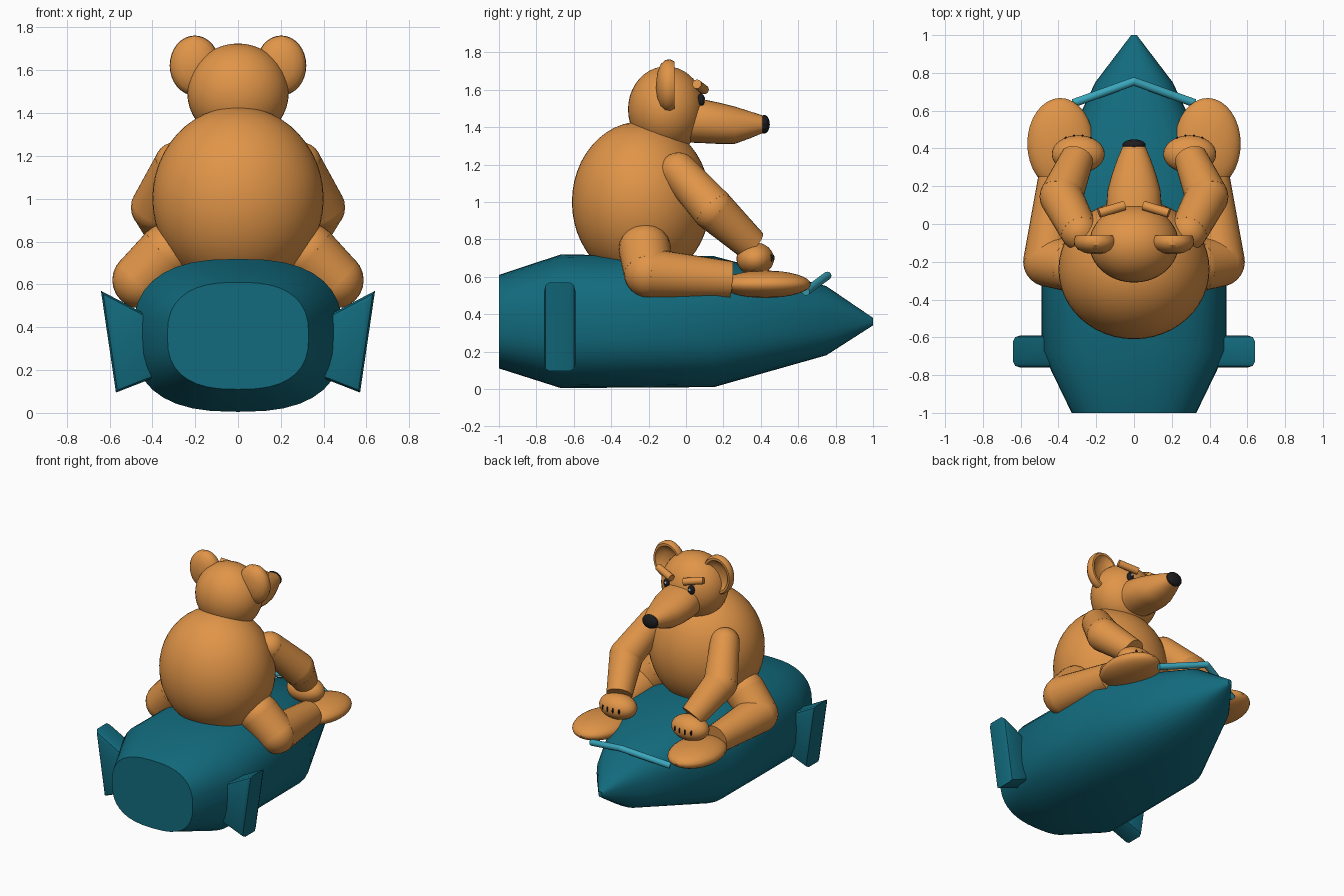
import bpy, bmesh, math
from mathutils import Vector, Matrix

if "Cube" in bpy.data.objects:
    bpy.data.objects.remove(bpy.data.objects["Cube"])


def material(name, rgb):
    m = bpy.data.materials.new(name)
    m.diffuse_color = (*rgb, 1)
    m.use_nodes = True
    m.node_tree.nodes["Principled BSDF"].inputs["Base Color"].default_value = m.diffuse_color
    return m


FUR = material("orange fur", (0.75, 0.30, 0.065))
TEAL = material("teal paint", (0.006, 0.145, 0.205))
LIGHT = material("light teal", (0.045, 0.40, 0.52))
BLACK = material("black", (0.012, 0.012, 0.014))
WHITE = material("white", (0.8, 0.8, 0.8))


def finish(bm, name, mat, mirror=False, angle=35):
    bmesh.ops.recalc_face_normals(bm, faces=bm.faces)
    me = bpy.data.meshes.new(name)
    bm.to_mesh(me)
    bm.free()
    me.materials.append(mat)
    me.shade_smooth()
    me.set_sharp_from_angle(angle=math.radians(angle))
    ob = bpy.data.objects.new(name, me)
    bpy.context.collection.objects.link(ob)
    if mirror:
        mod = ob.modifiers.new("mirror", 'MIRROR')
        mod.use_mirror_merge = False
    return ob


def add_ball(bm, c, r, seg=32):
    m = Matrix.Translation(c) @ Matrix.Diagonal((*r, 1))
    bmesh.ops.create_uvsphere(bm, u_segments=seg, v_segments=seg // 2, radius=1, matrix=m)


def add_rod(bm, a, b, r1, r2, seg=24):
    a, b = Vector(a), Vector(b)
    d = b - a
    m = Matrix.Translation((a + b) / 2) @ d.to_track_quat('Z', 'Y').to_matrix().to_4x4()
    bmesh.ops.create_cone(bm, cap_ends=True, segments=seg, radius1=r1, radius2=r2,
                          depth=d.length, matrix=m)


def ball(name, c, r, mat, mirror=False, seg=32):
    bm = bmesh.new()
    add_ball(bm, c, r, seg)
    return finish(bm, name, mat, mirror)


def limb(name, joints, mat, mirror=True):
    """Tapered rods with a round joint at every point but the last."""
    bm = bmesh.new()
    for (a, ra), (b, rb) in zip(joints, joints[1:]):
        add_ball(bm, a, (ra, ra, ra), 24)
        add_rod(bm, a, b, ra, rb)
    return finish(bm, name, mat, mirror)


def loft(name, stations, mat, x=0, power=2.0, seg=32, mirror=False):
    """Superellipse rings (y, centre z, half width, half height) joined along y."""
    bm = bmesh.new()
    rings = []
    for y, zc, hw, hz in stations:
        ring = []
        for i in range(seg):
            t = 2 * math.pi * i / seg
            c, s = math.cos(t), math.sin(t)
            ring.append(bm.verts.new((x + hw * math.copysign(abs(c) ** (2 / power), c), y,
                                      zc + hz * math.copysign(abs(s) ** (2 / power), s))))
        rings.append(ring)
    for r0, r1 in zip(rings, rings[1:]):
        for i in range(seg):
            j = (i + 1) % seg
            bm.faces.new((r0[i], r0[j], r1[j], r1[i]))
    bm.faces.new(rings[0])
    bm.faces.new(rings[-1])
    return finish(bm, name, mat, mirror)


# Rocket hull
loft("rocket_hull", [(-1, 0.36, 0.33, 0.25), (-0.67, 0.362, 0.49, 0.357),
                     (0.15, 0.36, 0.49, 0.35), (0.75, 0.365, 0.205, 0.185),
                     (1, 0.36, 0.015, 0.02)], TEAL, power=2.6, seg=36)

# Side fins
bm = bmesh.new()
outline = [(0.64, 0.57), (0.43, 0.46), (0.39, 0.165), (0.57, 0.095)]
back = [bm.verts.new((x, -0.76, z)) for x, z in outline]
front = [bm.verts.new((x, -0.59, z)) for x, z in outline]
bm.faces.new(back)
bm.faces.new(front)
for i in range(4):
    j = (i + 1) % 4
    bm.faces.new((back[i], back[j], front[j], front[i]))
bmesh.ops.bevel(bm, geom=[e for e in bm.edges if abs(e.verts[0].co.y - e.verts[1].co.y) < 0.01],
                offset=0.03, segments=2, profile=0.5, affect='EDGES')
finish(bm, "side_fins", TEAL, mirror=True)

# Bent foot bar
limb("foot_bar", [((0, 0.755, 0.605), 0.022), ((0.32, 0.64, 0.52), 0.022)], LIGHT)

# Body, head and snout
ball("torso", (0, -0.24, 1.0), (0.40, 0.37, 0.43), FUR, seg=48)
ball("head", (0, -0.105, 1.495), (0.237, 0.205, 0.23), FUR, seg=40)
loft("snout", [(-0.05, 1.44, 0.13, 0.12), (0.08, 1.433, 0.148, 0.118),
               (0.18, 1.42, 0.14, 0.11), (0.26, 1.41, 0.118, 0.1),
               (0.34, 1.412, 0.09, 0.073), (0.41, 1.415, 0.06, 0.047)], FUR, power=2.2)
ball("nose", (0, 0.418, 1.415), (0.062, 0.03, 0.05), BLACK, seg=20)

# Ears with a dished front
ear = [(-0.16, 0.1), (-0.153, 0.5), (-0.135, 0.82), (-0.11, 0.98), (-0.085, 1.0),
       (-0.062, 0.92), (-0.062, 0.8), (-0.08, 0.7), (-0.095, 0.4), (-0.1, 0.05)]
loft("ears", [(y, 1.622, 0.117 * r, 0.14 * r) for y, r in ear], FUR, x=0.202, mirror=True)

# Eyes and slanted brows
ball("eyes", (0.1, 0.08, 1.545), (0.025, 0.02, 0.035), BLACK, True, 16)
ball("eye_glints", (0.098, 0.098, 1.553), (0.008, 0.005, 0.01), WHITE, True, 10)
bm = bmesh.new()
add_rod(bm, (0.05, 0.098, 1.6), (0.185, 0.058, 1.63), 0.025, 0.025, 16)
finish(bm, "brows", FUR, True)

# Arms, hands and claws
limb("arms", [((0.29, -0.04, 1.165), 0.1), ((0.385, 0.145, 0.96), 0.115),
              ((0.30, 0.35, 0.77), 0.088)], FUR)
ball("hands", (0.295, 0.37, 0.695), (0.14, 0.1, 0.088), FUR, True)
bm = bmesh.new()
for dx in (-0.066, -0.022, 0.022, 0.066):
    y = 0.37 + 0.1 * math.sqrt(1 - (dx / 0.14) ** 2)
    add_ball(bm, (0.295 + dx, y - 0.003, 0.70), (0.007, 0.008, 0.02), 10)
finish(bm, "claws", BLACK, True)

# Legs and flat feet
limb("legs", [((0.33, -0.22, 0.745), 0.14), ((0.455, -0.2, 0.62), 0.132),
              ((0.41, 0.24, 0.585), 0.098)], FUR)
ball("feet", (0.39, 0.425, 0.56), (0.175, 0.242, 0.073), FUR, True)
